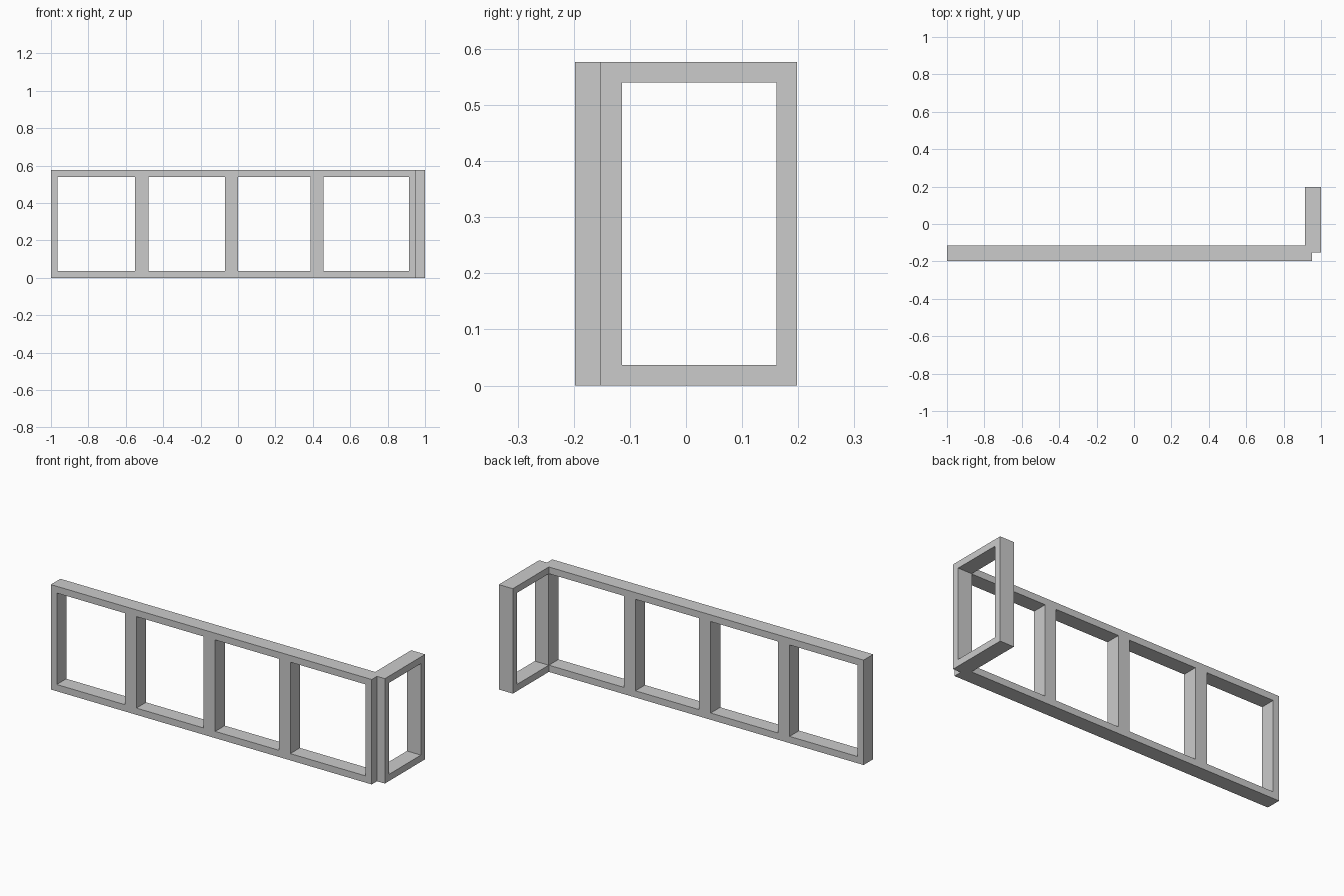
import bpy, bmesh
from mathutils import Vector

cube = bpy.data.objects.get("Cube")
if cube:
    bpy.data.objects.remove(cube, do_unlink=True)

HEIGHT, RAIL = 0.577, 0.037

# Single grey paint
grey = bpy.data.materials.new("plain grey")
grey.use_nodes = True
colour = (0.6, 0.6, 0.6, 1)
grey.diffuse_color = colour
grey.node_tree.nodes["Principled BSDF"].inputs["Base Color"].default_value = colour


def prism(name, outline, bottom, top):
    """Extrude a plan outline straight up from bottom to top."""
    bm = bmesh.new()
    base = bm.faces.new([bm.verts.new((x, y, bottom)) for x, y in outline])
    grown = bmesh.ops.extrude_face_region(bm, geom=[base])["geom"]
    verts = [v for v in grown if isinstance(v, bmesh.types.BMVert)]
    bmesh.ops.translate(bm, verts=verts, vec=Vector((0, 0, top - bottom)))
    bmesh.ops.recalc_face_normals(bm, faces=bm.faces)
    mesh = bpy.data.meshes.new(name)
    bm.to_mesh(mesh)
    bm.free()
    mesh.materials.append(grey)
    obj = bpy.data.objects.new(name, mesh)
    bpy.context.collection.objects.link(obj)
    return obj


# Long front panel and short return panel, joined with a notched corner
frame = prism("corner_frame", [
    (-1, -0.198), (0.952, -0.198), (0.952, -0.152), (1, -0.152),
    (1, 0.198), (0.915, 0.198), (0.915, -0.115), (-1, -0.115)], 0, HEIGHT)

# Openings: four through the front panel, one through the return panel
openings = [(x0, x1, -0.3, 0) for x0, x1 in
            [(-0.964, -0.55), (-0.479, -0.07), (0, 0.388), (0.457, 0.914)]]
openings.append((0.8, 1.1, -0.114, 0.161))

cutters = []
for i, (x0, x1, y0, y1) in enumerate(openings):
    cutter = prism(f"opening_cutter_{i + 1}",
                   [(x0, y0), (x1, y0), (x1, y1), (x0, y1)],
                   RAIL, HEIGHT - RAIL)
    cutter.hide_render = True
    cutters.append(cutter)
    cut = frame.modifiers.new(cutter.name, "BOOLEAN")
    cut.operation = "DIFFERENCE"
    cut.solver = "EXACT"
    cut.object = cutter

# Bake the cuts and discard the cutters
graph = bpy.context.evaluated_depsgraph_get()
baked = bpy.data.meshes.new_from_object(frame.evaluated_get(graph))
frame.modifiers.clear()
frame.data = baked
for cutter in cutters:
    bpy.data.objects.remove(cutter, do_unlink=True)
